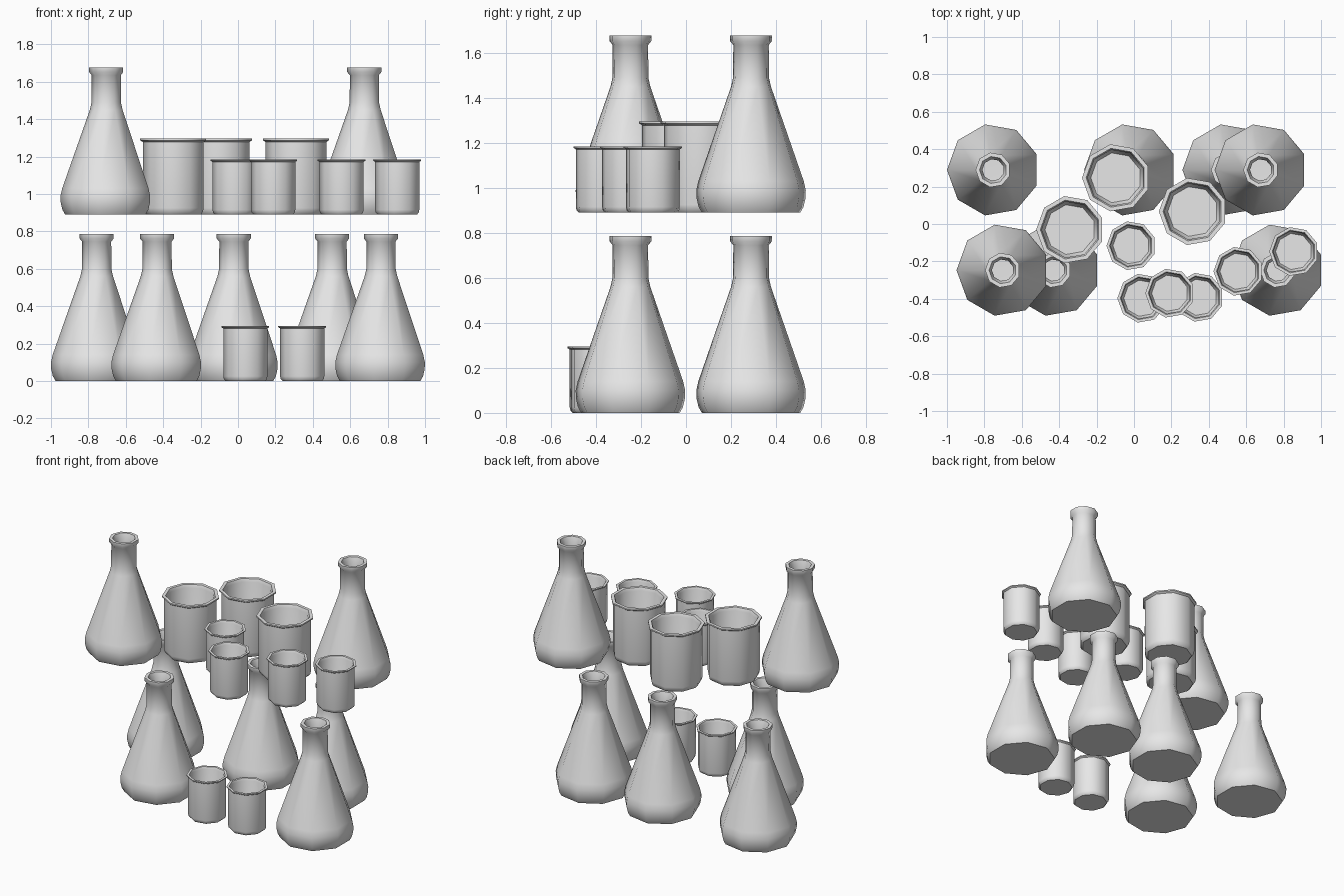
import bpy, bmesh
from math import pi, radians

cube = bpy.data.objects.get("Cube")
if cube:
    bpy.data.objects.remove(cube, do_unlink=True)

SIDES = 9
SHELF = 0.89  # height of the upper group

grey = bpy.data.materials.new("light_grey")
grey.use_nodes = True
grey.diffuse_color = (0.8, 0.8, 0.8, 1)
grey.node_tree.nodes["Principled BSDF"].inputs["Base Color"].default_value = (0.8, 0.8, 0.8, 1)


def lathe(name, profile, scale=1.0):
    """Turn a closed (radius, height) profile into a nine-sided vessel."""
    bm = bmesh.new()
    verts = [bm.verts.new((-r * scale, 0, z * scale)) for r, z in profile]
    edges = [bm.edges.new(pair) for pair in zip(verts, verts[1:])]
    bmesh.ops.spin(bm, geom=verts + edges, cent=(0, 0, 0), axis=(0, 0, 1),
                   angle=2 * pi, steps=SIDES)
    bmesh.ops.remove_doubles(bm, verts=bm.verts[:], dist=0.0005)
    bmesh.ops.recalc_face_normals(bm, faces=bm.faces[:])
    mesh = bpy.data.meshes.new(name)
    bm.to_mesh(mesh)
    bm.free()
    mesh.materials.append(grey)
    mesh.shade_smooth()
    mesh.set_sharp_from_angle(angle=radians(48))
    return mesh


def place(name, mesh, spots):
    for i, spot in enumerate(spots, 1):
        obj = bpy.data.objects.new(f"{name}_{i}", mesh)
        obj.location = spot
        bpy.context.collection.objects.link(obj)


# Conical flask: outside from base to lip, then inside back down to the floor
flask = lathe("conical_flask", [
    (0, 0), (0.222, 0), (0.237, 0.026), (0.246, 0.065), (0.247, 0.1),
    (0.238, 0.14), (0.09, 0.56), (0.081, 0.6), (0.08, 0.745),
    (0.094, 0.762), (0.094, 0.787), (0.073, 0.787),
    (0.058, 0.74), (0.058, 0.6), (0.215, 0.14), (0.2, 0.03), (0, 0.02)])

# Beaker: rounded base, straight wall and a thin flared lip
beaker_profile = [
    (0, 0), (0.15, 0), (0.163, 0.014), (0.168, 0.035), (0.168, 0.388),
    (0.182, 0.397), (0.182, 0.406), (0.16, 0.406),
    (0.152, 0.385), (0.15, 0.05), (0.135, 0.02), (0, 0.02)]
large_beaker = lathe("large_beaker", beaker_profile)
small_beaker = lathe("small_beaker", beaker_profile, 0.725)

BACK, FRONT = 0.289, -0.247
place("conical_flask", flask, [
    (-0.753, BACK, 0), (-0.02, BACK, 0), (0.506, BACK, 0),
    (-0.43, FRONT, 0), (0.767, FRONT, 0),
    (-0.702, FRONT, SHELF), (0.678, BACK, SHELF)])
place("large_beaker", large_beaker, [
    (-0.341, -0.03, SHELF), (-0.096, 0.247, SHELF), (0.315, 0.067, SHELF)])
place("small_beaker", small_beaker, [
    (-0.015, -0.116, SHELF), (0.192, -0.37, SHELF), (0.557, -0.253, SHELF),
    (0.855, -0.147, SHELF), (0.043, -0.397, 0), (0.347, -0.392, 0)])
